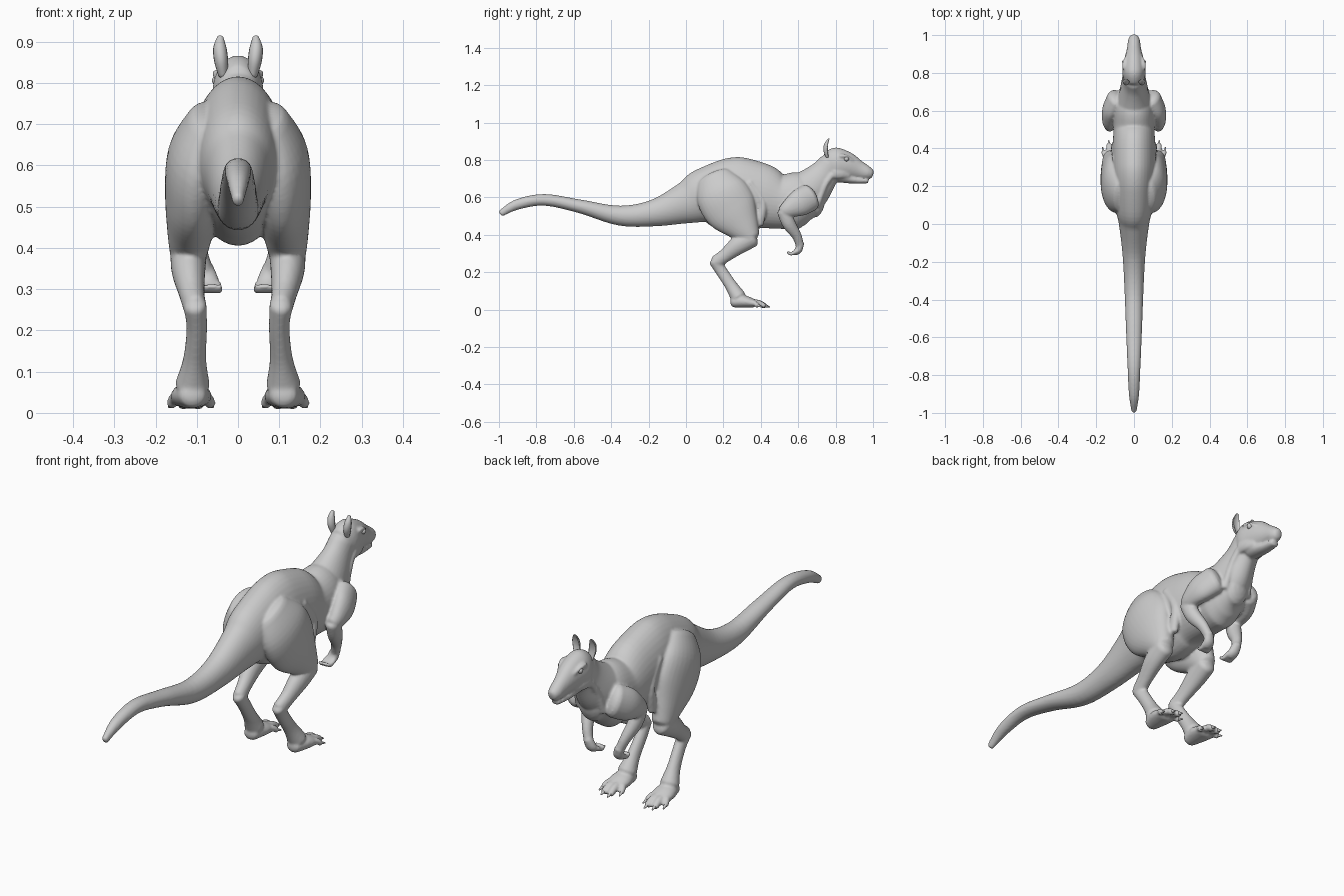
import bpy, bmesh, math
from mathutils import Vector


def catmull(p, i, t):
    a, b, c, d = p[max(i - 1, 0)], p[i], p[i + 1], p[min(i + 2, len(p) - 1)]
    return [0.5 * (2 * q + (r - o) * t + (2 * o - 5 * q + 4 * r - s) * t * t
                   + (3 * q - o - 3 * r + s) * t ** 3) for o, q, r, s in zip(a, b, c, d)]


def tube(bm, pts, s=1, sides=24, steps=6, dent=False, cap=0.6):
    """Loft of ellipses (x, y, z, half width, half height) with rounded ends; s=-1 mirrors it."""
    path = [catmull(pts, i, k / steps) for i in range(len(pts) - 1) for k in range(steps)]
    path.append(list(pts[-1]))
    cs = [Vector((p[0] * s, p[1], p[2])) for p in path]
    rings = []
    n = len(cs)
    for i, p in enumerate(path):
        t = (cs[min(i + 1, n - 1)] - cs[max(i - 1, 0)]).normalized()
        side = (Vector((1, 0, 0)) - t * t.x).normalized()
        rings.append((cs[i], side, side.cross(t), p[3], p[4], t))

    def end(r, sign):
        c, sd, up, w, h, t = r
        m = min(w, h) * cap * sign
        return [(c + t * m * math.sin(a), sd, up, w * math.cos(a), h * math.cos(a), t)
                for a in (0.5, 0.95, 1.35)]
    rings = end(rings[0], -1)[::-1] + rings + end(rings[-1], 1)
    loops = []
    for c, sd, up, w, h, t in rings:
        loop = []
        for k in range(sides):
            a = 2 * math.pi * k / sides
            v = math.sin(a)
            if dent and v < 0:
                v *= -0.3
            loop.append(bm.verts.new(c + sd * w * math.cos(a) + up * h * v))
        loops.append(loop)
    faces = [bm.faces.new(loops[0]), bm.faces.new(loops[-1])]
    for a, b in zip(loops, loops[1:]):
        for k in range(sides):
            j = (k + 1) % sides
            faces.append(bm.faces.new((a[k], a[j], b[j], b[k])))
    bmesh.ops.recalc_face_normals(bm, faces=faces)


def finish(bm, name):
    for f in bm.faces:
        f.smooth = True
    me = bpy.data.meshes.new(name)
    bm.to_mesh(me)
    bm.free()
    ob = bpy.data.objects.new(name, me)
    bpy.context.collection.objects.link(ob)
    return ob


body = bmesh.new()
# tail and torso
tube(body, [(0, y, z, w, h) for y, z, w, h in [
    (-.988, .516, .014, .018), (-.9, .563, .027, .028), (-.757, .587, .034, .031),
    (-.57, .553, .042, .036), (-.355, .503, .05, .053), (-.17, .517, .06, .072),
    (0, .57, .08, .112), (.09, .603, .1, .15), (.2, .612, .112, .192),
    (.29, .61, .118, .205), (.4, .603, .115, .18), (.5, .578, .108, .146),
    (.6, .582, .108, .152), (.665, .575, .09, .118), (.705, .565, .06, .075)]], sides=40)
# neck
tube(body, [(0, .60, .60, .1, .12), (0, .665, .645, .085, .112),
            (0, .735, .72, .06, .083), (0, .775, .775, .055, .07)], sides=32)
# skull and muzzle
tube(body, [(0, .755, .775, .05, .075), (0, .80, .775, .062, .092), (0, .86, .768, .054, .076),
            (0, .925, .747, .038, .05), (0, .97, .732, .032, .036), (0, .99, .727, .024, .027)],
     sides=32, cap=.5)
# lower jaw
tube(body, [(0, .82, .715, .045, .035), (0, .9, .695, .032, .022), (0, .968, .689, .022, .014)])

toes = [(.085, .066, .395, .015), (.103, .097, .435, .018),
        (.125, .132, .43, .018), (.143, .162, .395, .015)]
for s in (1, -1):
    # thigh
    tube(body, [(.07, .15, .70, .055, .1), (.1, .19, .62, .07, .14), (.109, .245, .53, .068, .14),
                (.116, .305, .445, .056, .092), (.12, .345, .39, .046, .056)], s, 32)
    # shin
    tube(body, [(.12, .35, .385, .044, .053), (.12, .28, .345, .041, .05),
                (.112, .21, .29, .031, .037), (.104, .162, .255, .028, .036)], s)
    # lower leg and heel
    tube(body, [(.104, .155, .26, .028, .033), (.1, .19, .205, .025, .031),
                (.105, .24, .13, .028, .033), (.11, .278, .07, .042, .042)], s)
    # foot
    tube(body, [(.11, .255, .042, .034, .03), (.113, .31, .043, .048, .033),
                (.115, .36, .034, .05, .024)], s)
    for x0, x1, y1, r in toes:
        tube(body, [(x0, .33, .036, r, r), ((x0 + x1) / 2, (.33 + y1) / 2, .036, r, r),
                    (x1, y1 - .012, .02, r * .9, r * .8)], s, 14, 4)
    # shoulder and upper arm
    tube(body, [(.09, .66, .6, .055, .075), (.122, .605, .57, .046, .072),
                (.132, .55, .54, .037, .05), (.13, .52, .525, .03, .034)], s)
    # forearm
    tube(body, [(.13, .522, .525, .03, .036), (.12, .55, .46, .031, .036),
                (.098, .592, .395, .023, .026), (.08, .608, .345, .02, .022)], s)
    # paw and fingers
    tube(body, [(.082, .612, .355, .021, .02), (.072, .602, .32, .026, .02),
                (.068, .585, .305, .024, .016)], s, 16, 4)
    for k in range(4):
        x = .048 + .014 * k
        tube(body, [(x, .59, .312, .008, .011), (x - .003, .562, .298, .008, .01),
                    (x - .006, .543, .308, .006, .007)], s, 10, 4)
    # brow, cheek and neck tendon
    tube(body, [(.05, .825, .822, .012, .012), (.05, .855, .82, .011, .009),
                (.038, .89, .797, .008, .008)], s, 12, 4)
    tube(body, [(.045, .79, .73, .018, .03), (.042, .83, .728, .016, .028),
                (.03, .87, .718, .012, .018)], s, 14, 4)
    tube(body, [(.05, .78, .72, .012, .015), (.056, .74, .66, .014, .016),
                (.06, .7, .56, .02, .02)], s, 12, 4)
    # skin fold from thigh to belly
    tube(body, [(.095, .34, .68, .02, .02), (.1, .41, .57, .022, .022),
                (.1, .385, .46, .02, .03)], s, 14, 4)
skin = finish(body, "body")
mod = skin.modifiers.new("fuse", 'REMESH')
mod.mode = 'VOXEL'
mod.voxel_size = .006
mod.use_smooth_shade = True
mod = skin.modifiers.new("soften", 'SMOOTH')
mod.factor = .5
mod.iterations = 4

ears, eyes, claws = bmesh.new(), bmesh.new(), bmesh.new()
for s in (1, -1):
    # ears, hollow at the front
    tube(ears, [(.036, .762, .82, .012, .016), (.041, .758, .855, .017, .024),
                (.044, .76, .885, .016, .02), (.043, .766, .91, .008, .008)], s, 20, 5, True)
    # eyes
    e = bmesh.ops.create_uvsphere(eyes, u_segments=16, v_segments=10, radius=.013)
    bmesh.ops.translate(eyes, verts=e["verts"], vec=(s * .05, .858, .806))
    # claws
    for x0, x1, y1, r in toes:
        d = (x1 - x0) * .25
        tube(claws, [(x1, y1 - .015, .024, r * .55, r * .55),
                     (x1 + d, y1 + .012, .014, .003, .003)], s, 10, 4)
finish(ears, "ears")
finish(eyes, "eyes")
finish(claws, "claws")
